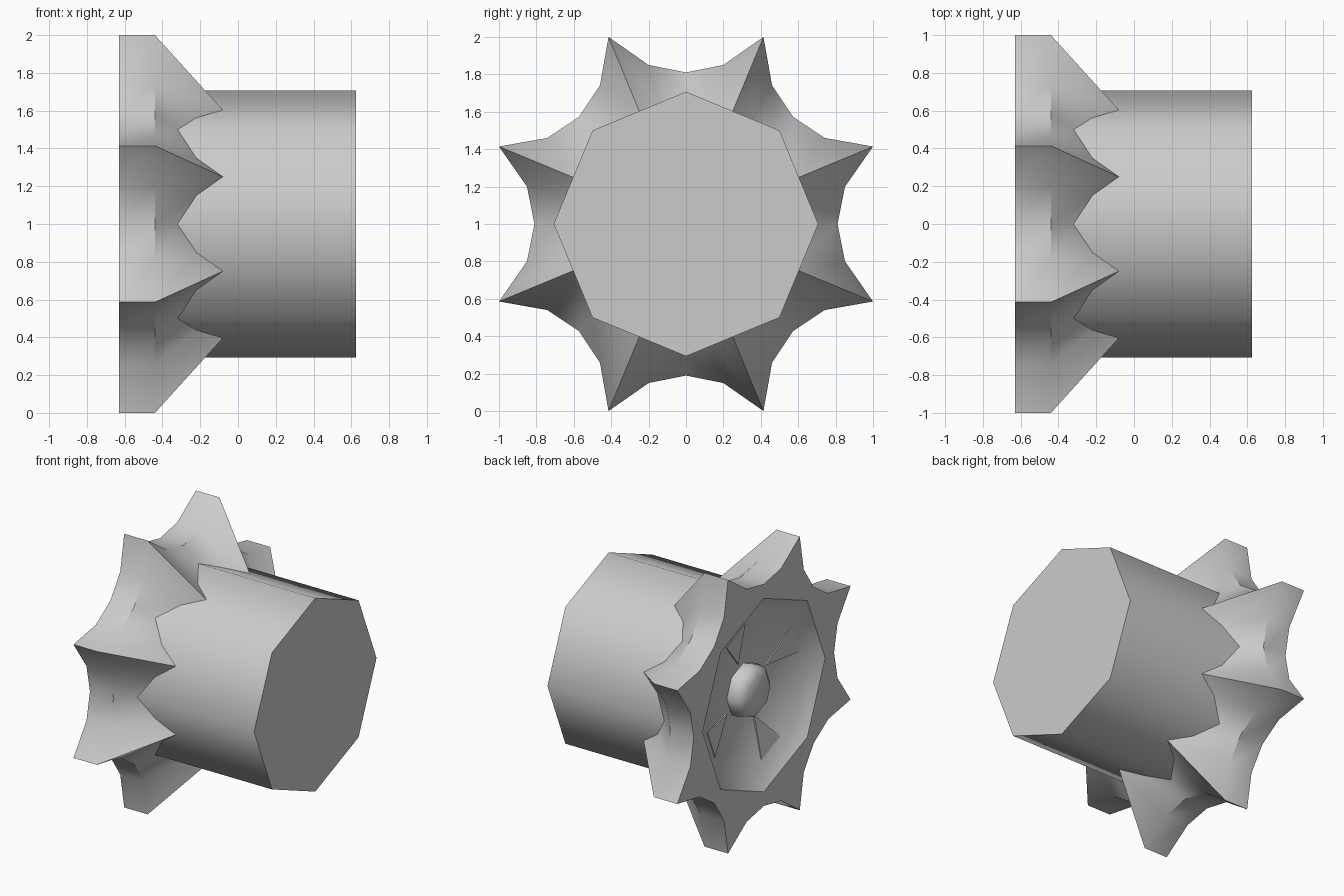
import bpy, bmesh, math

if "Cube" in bpy.data.objects:
    bpy.data.objects.remove(bpy.data.objects["Cube"])

AXIS_Z = 1.0


def point(x, r, deg):
    """Point at radius r around the x axis; 0 degrees is straight up."""
    a = math.radians(deg)
    return (x, r * math.sin(a), AXIS_Z + r * math.cos(a))


def build(name, loops, cap_start=False, cap_end=False, smooth=50):
    """Join equal-length point loops into a skin."""
    bm = bmesh.new()
    rings = [[bm.verts.new(p) for p in loop] for loop in loops]
    n = len(rings[0])
    for a, b in zip(rings, rings[1:]):
        for i in range(n):
            j = (i + 1) % n
            bm.faces.new((a[i], a[j], b[j], b[i]))
    if cap_start:
        bm.faces.new(rings[0][::-1])
    if cap_end:
        bm.faces.new(rings[-1])
    # loops run clockwise seen from +x, so turn the faces outward
    bmesh.ops.reverse_faces(bm, faces=bm.faces[:])
    mesh = bpy.data.meshes.new(name)
    bm.to_mesh(mesh)
    bm.free()
    ob = bpy.data.objects.new(name, mesh)
    bpy.context.collection.objects.link(ob)
    bpy.ops.object.select_all(action='DESELECT')
    ob.select_set(True)
    bpy.context.view_layer.objects.active = ob
    bpy.ops.object.shade_smooth_by_angle(angle=math.radians(smooth))
    return ob


def octagon(x, r):
    return [point(x, r, 45 * k) for k in range(8)]


R = 0.707
STEP = [0, 13.2, 22.5, 31.8]            # angles within one tooth
STAR = [0.81, 0.873, 1.0824, 0.873]     # star outline radii
SEAM = [-0.32, -0.22, -0.08, -0.22]     # where the teeth meet the body


def tooth_loop(xs, radii):
    return [point(xs[i], radii[i], 45 * k + STEP[i])
            for k in range(8) for i in range(4)]


oct_r = [R * math.cos(math.pi / 8) / math.cos(math.radians(22.5 - a)) for a in STEP]

# Octagonal body
build("body", [octagon(-0.40, R), octagon(0.625, R)], cap_start=True, cap_end=True)

# Star flange: flat back, rim and sloped teeth running onto the body
build("star_flange", [
    tooth_loop([-0.63] * 4, oct_r),
    tooth_loop([-0.63] * 4, STAR),
    tooth_loop([-0.44] * 4, STAR),
    tooth_loop(SEAM, oct_r),
], smooth=40)

# Recessed dish in the back; reversed ring order makes it face outward
build("back_dish", [octagon(-0.46, 0.19), octagon(-0.55, 0.62), octagon(-0.63, R)][::-1]
      and [octagon(-0.455, 0.15), octagon(-0.55, 0.62), octagon(-0.63, R)][::-1],
      cap_end=True)
dish = bpy.data.objects["back_dish"].data
dish.flip_normals()
if sum(p.normal.x for p in dish.polygons) > 0:
    dish.flip_normals()

# Knob in the middle of the dish
build("centre_knob", [octagon(-0.59, 0.13), octagon(-0.555, 0.18),
                      octagon(-0.50, 0.195), octagon(-0.44, 0.19)],
      cap_start=True, cap_end=True)


# Four thin wedges lying on alternate dish faces
def wedge(x_shift, deg):
    return [point(-0.473 + x_shift, 0.24, deg),
            point(-0.531 + x_shift, 0.54, deg + 12.5),
            point(-0.531 + x_shift, 0.54, deg - 12.5)][::-1]


for k in range(4):
    build(f"dish_wedge_{k + 1}", [wedge(-0.015, 22.5 + 90 * k), wedge(0.02, 22.5 + 90 * k)],
          cap_start=True, cap_end=True, smooth=30)

# Make the closed and open skins face consistently outward
for ob in bpy.data.objects:
    if ob.name != "back_dish":
        bm = bmesh.new()
        bm.from_mesh(ob.data)
        bmesh.ops.recalc_face_normals(bm, faces=bm.faces[:])
        bm.to_mesh(ob.data)
        bm.free()
